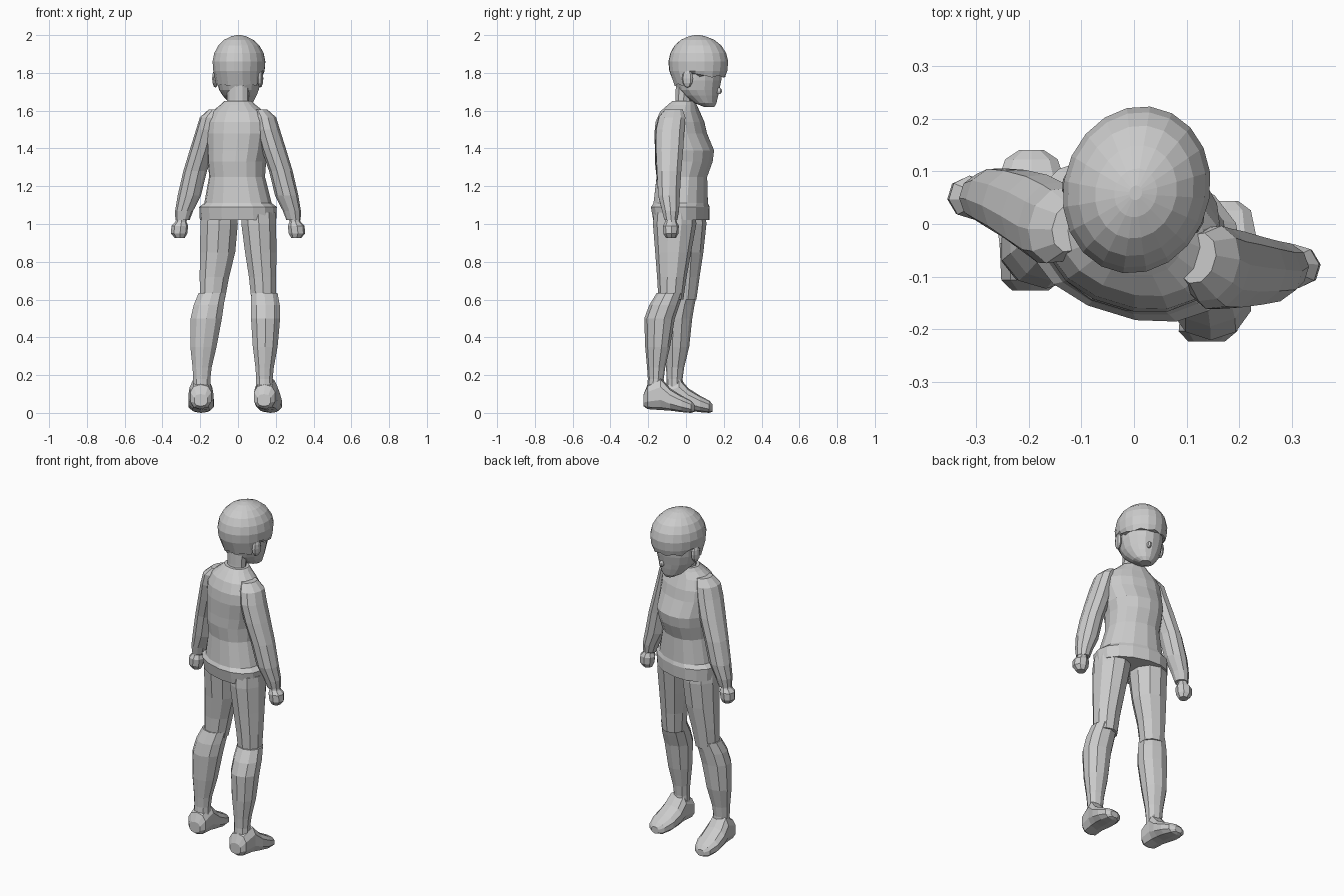
import bpy, bmesh, math
from mathutils import Vector, Matrix

TWIST = math.radians(-17)   # upper body and head are turned about z


def loft(name, rings, sides=10, rot=0.0, power=1.0, upright=True):
    """Skin rings (x, y, z, half width, half depth); upright=False stacks along y."""
    bm = bmesh.new()
    c, s = math.cos(rot), math.sin(rot)
    loops = []
    for x, y, z, rx, ry in rings:
        loop = []
        for i in range(sides):
            a = 2 * math.pi * (i + 0.5) / sides
            u = rx * math.copysign(abs(math.cos(a)) ** power, math.cos(a))
            v = ry * math.copysign(abs(math.sin(a)) ** power, math.sin(a))
            if upright:
                p = (x + u * c - v * s, y + u * s + v * c, z)
            else:
                p = (x + u, y, z + v)
            loop.append(bm.verts.new(p))
        loops.append(loop)
    for a, b in zip(loops, loops[1:]):
        for i in range(sides):
            j = (i + 1) % sides
            bm.faces.new((a[i], a[j], b[j], b[i]))
    bm.faces.new(loops[0])
    bm.faces.new(loops[-1])
    bmesh.ops.recalc_face_normals(bm, faces=bm.faces)
    return finish(name, bm)


def finish(name, bm):
    me = bpy.data.meshes.new(name)
    bm.to_mesh(me)
    bm.free()
    ob = bpy.data.objects.new(name, me)
    bpy.context.collection.objects.link(ob)
    return ob


def ball(name, loc, size, rot=TWIST):
    bm = bmesh.new()
    bmesh.ops.create_uvsphere(bm, u_segments=8, v_segments=6, radius=1)
    m = Matrix.Translation(loc) @ Matrix.Rotation(rot, 4, 'Z') @ Matrix.Diagonal((*size, 1))
    bmesh.ops.transform(bm, matrix=m, verts=bm.verts)
    return finish(name, bm)


# Shirt body, hem to collar
loft("shirt", [
    (0, -.025, 1.02, .205, .14), (0, -.03, 1.09, .208, .148),
    (0, -.028, 1.11, .18, .14), (-.005, -.022, 1.25, .148, .132),
    (-.005, -.012, 1.33, .153, .152), (0, -.008, 1.39, .162, .155),
    (0, -.028, 1.48, .172, .135), (0, -.032, 1.54, .168, .124),
    (0, -.032, 1.595, .14, .1), (0, -.02, 1.63, .095, .075),
    (0, -.012, 1.65, .075, .06)], sides=16, rot=TWIST, power=.9)

# Neck
loft("neck", [(0, -.015, 1.58, .062, .05), (0, -.01, 1.66, .06, .046),
              (.002, .0, 1.76, .06, .055)], rot=TWIST)

# Skull, jaw and face
HX, HY = .005, .065


def head_ring(fwd, z, rx, ry):
    return (HX - fwd * math.sin(TWIST), HY + fwd * math.cos(TWIST), z, rx, ry)


loft("face", [
    head_ring(.06, 1.62, .03, .028), head_ring(.04, 1.64, .062, .058),
    head_ring(.012, 1.68, .09, .095), head_ring(0, 1.71, .105, .112),
    head_ring(-.005, 1.76, .117, .128), head_ring(0, 1.82, .12, .13)],
    sides=16, rot=TWIST)

# Hair cap with an uneven fringe
hair = loft("hair", [
    head_ring(0, 1.775, .126, .147), head_ring(0, 1.81, .135, .156),
    head_ring(0, 1.86, .139, .161), head_ring(0, 1.905, .13, .15),
    head_ring(-.002, 1.945, .108, .126), head_ring(-.004, 1.975, .077, .09),
    head_ring(-.006, 1.993, .04, .047), head_ring(-.006, 2.0, .012, .014)],
    sides=20, rot=TWIST)
fwd = Vector((-math.sin(TWIST), math.cos(TWIST)))
for i, v in enumerate(hair.data.vertices[:20]):
    f = (v.co.xy - Vector((HX, HY))).dot(fwd) / .15
    v.co.z += (-.045 if f < -.3 else .0) + (.02 if abs(f) < .4 else 0) + (.012 if i % 2 else 0)
    if f < -.3:
        v.co.xy += fwd * .018

# Ears and nose
for side, label in ((1, "right"), (-1, "left")):
    p = Matrix.Rotation(TWIST, 3, 'Z') @ Vector((side * .124, -.022, 0))
    ball(label + "_ear", (HX + p.x, HY + p.y, 1.77), (.016, .03, .048))
nose = head_ring(.112, 1.705, 0, 0)
ball("nose", nose[:3], (.013, .02, .018))

# Sleeves: z, x, half width, half depth, y of right arm, y of left arm
ARM = [(1.605, .12, .035, .05, -.065, -.005), (1.565, .145, .055, .075, -.075, -.003),
       (1.5, .16, .06, .08, -.085, .003), (1.4, .188, .064, .077, -.088, .02),
       (1.28, .227, .062, .068, -.09, .038), (1.15, .258, .062, .06, -.09, .048),
       (1.07, .285, .048, .047, -.082, .05), (1.02, .294, .038, .036, -.08, .05)]
# Fists, same layout
HAND = [(1.04, .296, .026, .028, -.08, .05), (1.01, .302, .03, .032, -.08, .05),
        (.99, .308, .045, .042, -.08, .05), (.95, .312, .044, .04, -.08, .05),
        (.925, .308, .026, .026, -.08, .05)]
for side, label in ((1, "right"), (-1, "left")):
    for part, table, n in (("sleeve", ARM, 10), ("hand", HAND, 8)):
        loft(f"{label}_{part}", [(side * x, yr if side > 0 else yl, z, rx, ry)
                                 for z, x, rx, ry, yr, yl in table], n, TWIST)

# Trouser legs
loft("right_trouser", [(.108, -.06, 1.06, .095, .11), (.11, -.06, 1.0, .097, .115),
                       (.12, -.068, .85, .087, .095), (.13, -.075, .72, .076, .078),
                       (.135, -.08, .6, .068, .066)])
loft("left_trouser", [(-.1, -.005, 1.06, .098, .108), (-.1, -.002, 1.0, .104, .11),
                      (-.108, 0, .85, .098, .092), (-.125, -.003, .72, .082, .075),
                      (-.135, -.01, .6, .069, .065)])

# Lower legs
loft("right_shin", [(.14, -.085, .635, .073, .07), (.145, -.115, .57, .08, .08),
                    (.146, -.14, .5, .081, .081), (.144, -.15, .35, .069, .066),
                    (.141, -.158, .24, .051, .048), (.14, -.16, .18, .046, .042),
                    (.142, -.16, .09, .05, .05)])
loft("left_shin", [(-.137, -.012, .635, .075, .07), (-.155, -.032, .57, .084, .077),
                   (-.168, -.045, .5, .087, .078), (-.183, -.05, .35, .073, .067),
                   (-.19, -.058, .24, .053, .048), (-.192, -.06, .18, .048, .042),
                   (-.193, -.06, .09, .05, .05)])

# Feet: distance from heel, half width, bottom, top
FOOT = [(0, .036, .035, .1), (.02, .058, .02, .15), (.09, .062, .015, .19),
        (.14, .07, .012, .13), (.2, .07, .004, .092), (.25, .052, 0, .065),
        (.268, .024, .006, .045)]
for label, x0, x1, heel in (("right", .138, .175, -.224), ("left", -.197, -.195, -.127)):
    loft(label + "_foot", [(x0 + (x1 - x0) * d / .268, heel + d, (b + t) / 2, w, (t - b) / 2)
                           for d, w, b, t in FOOT], 10, power=.8, upright=False)
